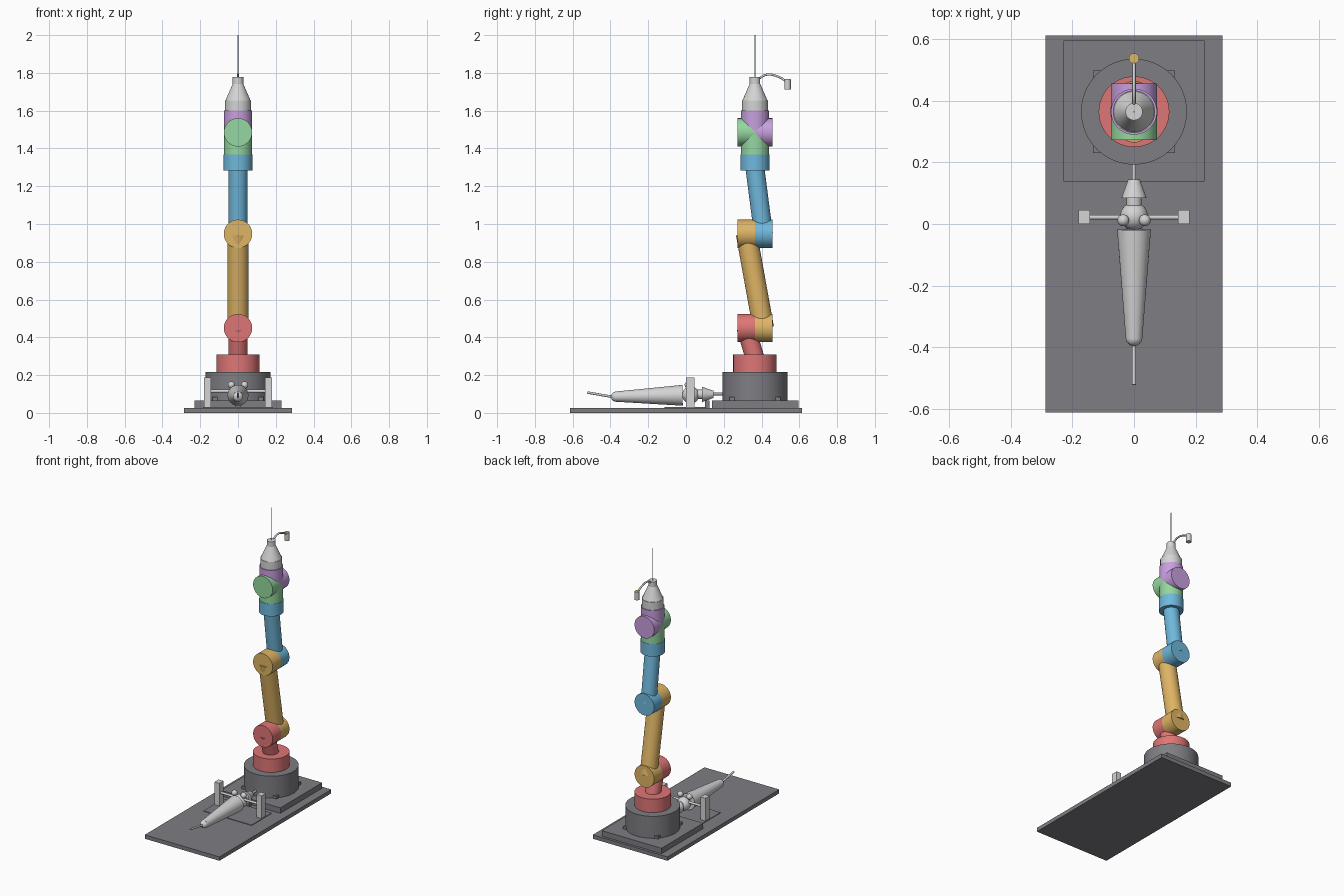
import bpy
import math
from mathutils import Vector

cube = bpy.data.objects.get("Cube")
if cube:
    bpy.data.objects.remove(cube, do_unlink=True)


def material(name, r, g, b):
    m = bpy.data.materials.new(name)
    m.use_nodes = True
    m.diffuse_color = (r, g, b, 1)
    m.node_tree.nodes["Principled BSDF"].inputs["Base Color"].default_value = (r, g, b, 1)
    return m


GREY = material("dark grey", 0.21, 0.21, 0.23)
RED = material("coral red", 0.74, 0.18, 0.18)
YELLOW = material("ochre yellow", 0.74, 0.46, 0.13)
BLUE = material("sky blue", 0.16, 0.48, 0.72)
GREEN = material("soft green", 0.30, 0.68, 0.35)
PURPLE = material("lilac", 0.58, 0.35, 0.74)
LIGHT = material("light grey", 0.66, 0.66, 0.66)

AXIS = 0.365   # y of the arm's vertical axis
REAR = 0.41    # y of the rear half of each joint
FRONT = 0.32   # y of the front half of each joint


def finish(name, mat, smooth=True):
    ob = bpy.context.object
    ob.name = name
    ob.data.materials.clear()
    ob.data.materials.append(mat)
    if smooth:
        bpy.ops.object.shade_smooth_by_angle(angle=math.radians(35))
    return ob


def box(name, mat, x, y, z):
    """Box from (min, max) pairs."""
    bpy.ops.mesh.primitive_cube_add(size=1, location=[sum(p) / 2 for p in (x, y, z)])
    bpy.context.object.scale = [p[1] - p[0] for p in (x, y, z)]
    bpy.ops.object.transform_apply(location=False, rotation=False, scale=True)
    return finish(name, mat, False)


def tube(name, mat, a, b, r1, r2=None, sides=48):
    """Cylinder or cone frustum between two points."""
    a, b = Vector(a), Vector(b)
    d = b - a
    bpy.ops.mesh.primitive_cone_add(vertices=sides, radius1=r1, radius2=r1 if r2 is None else r2,
                                    depth=d.length, location=(a + b) / 2,
                                    rotation=d.to_track_quat('Z', 'Y').to_euler())
    return finish(name, mat)


def ball(name, mat, loc, r):
    bpy.ops.mesh.primitive_uv_sphere_add(segments=32, ring_count=16, radius=r, location=loc)
    return finish(name, mat)


def upright(name, mat, z1, z2, r1, r2=None):
    return tube(name, mat, (0, AXIS, z1), (0, AXIS, z2), r1, r2)


def joint(name, z, front_mat, rear_mat, r=0.075):
    """Horizontal joint drum split into a front and a rear half."""
    tube(name + "_front", front_mat, (0, AXIS - 0.092, z), (0, AXIS, z), r)
    tube(name + "_rear", rear_mat, (0, AXIS, z), (0, AXIS + 0.092, z), r)


# Base plates and pedestal
box("floor_plate", GREY, (-0.287, 0.287), (-0.613, 0.613), (0, 0.027))
box("pedestal_plate", GREY, (-0.229, 0.229), (0.138, 0.596), (0.027, 0.065))
upright("pedestal", GREY, 0.065, 0.217, 0.172)
for sx in (-1, 1):
    for sy in (-1, 1):
        x, y = sx * 0.119, AXIS + sy * 0.119
        box("clamp_block", GREY, (x - 0.015, x + 0.015), (y - 0.015, y + 0.015), (0.065, 0.084))

# Arm links and joints
upright("turntable", RED, 0.217, 0.31, 0.115)
tube("shoulder_post", RED, (0, AXIS, 0.29), (0, FRONT - 0.003, 0.452), 0.05)
joint("shoulder_joint", 0.449, RED, YELLOW)
tube("upper_arm", YELLOW, (0, REAR, 0.449), (0, FRONT, 0.948), 0.056)
joint("elbow_joint", 0.948, YELLOW, BLUE)
tube("forearm", BLUE, (0, REAR, 0.948), (0, AXIS, 1.295), 0.05)
upright("wrist_collar", BLUE, 1.282, 1.368, 0.077)
upright("wrist_lower", GREEN, 1.368, 1.485, 0.0748)
joint("wrist_joint", 1.485, GREEN, PURPLE)
upright("wrist_upper", PURPLE, 1.485, 1.6, 0.0748)

# Tool mounted on the wrist
upright("tool_collar", LIGHT, 1.6, 1.655, 0.069)
upright("tool_cone", LIGHT, 1.655, 1.742, 0.066, 0.028)
upright("tool_nozzle", LIGHT, 1.742, 1.777, 0.028)
upright("tool_needle", LIGHT, 1.777, 2.0, 0.0025)

# Curved stalk with a small sensor
curve = bpy.data.curves.new("stalk", 'CURVE')
curve.dimensions = '3D'
curve.bevel_depth = 0.006
curve.bevel_resolution = 3
curve.use_fill_caps = True
path = [(0.38, 1.765), (0.425, 1.79), (0.495, 1.777), (0.536, 1.75)]
spline = curve.splines.new('BEZIER')
spline.bezier_points.add(len(path) - 1)
for p, (y, z) in zip(spline.bezier_points, path):
    p.co = (0, y, z)
    p.handle_left_type = p.handle_right_type = 'AUTO'
stalk = bpy.data.objects.new("sensor_stalk", curve)
bpy.context.collection.objects.link(stalk)
curve.materials.append(LIGHT)
tube("sensor", LIGHT, (0, 0.538, 1.711), (0, 0.538, 1.764), 0.017, sides=16)
tube("sensor_cap", YELLOW, (0, 0.538, 1.763), (0, 0.538, 1.767), 0.015, sides=16)

# Spare tool resting on its stand
box("stand_plate", GREY, (-0.185, 0.185), (-0.115, 0.105), (0.026, 0.031))
for s in (-1, 1):
    box("stand_post", LIGHT, sorted((s * 0.143, s * 0.181)), (0.0, 0.045), (0.027, 0.188))
    ball("tool_knob", LIGHT, (s * 0.035, 0.012, 0.148), 0.019)
tube("stand_rod", LIGHT, (-0.15, 0.022, 0.115), (0.15, 0.022, 0.115), 0.008, sides=24)
tube("probe_body", LIGHT, (0, -0.018, 0.093), (0, -0.372, 0.086), 0.055, 0.027)
ball("probe_tip", LIGHT, (0, -0.37, 0.086), 0.027)
tube("probe_needle", LIGHT, (0, -0.385, 0.084), (0, -0.523, 0.108), 0.0065, sides=24)
ball("probe_hub", LIGHT, (0, 0.025, 0.095), 0.045)
tube("probe_neck", LIGHT, (0, 0.03, 0.098), (0, 0.09, 0.098), 0.025)
tube("probe_flare", LIGHT, (0, 0.084, 0.098), (0, 0.145, 0.098), 0.041, 0.019)
tube("probe_link", LIGHT, (0, 0.14, 0.1), (0, 0.21, 0.1), 0.007, sides=24)
box("probe_rest", GREY, (-0.015, 0.015), (0.1, 0.125), (0.027, 0.065))
